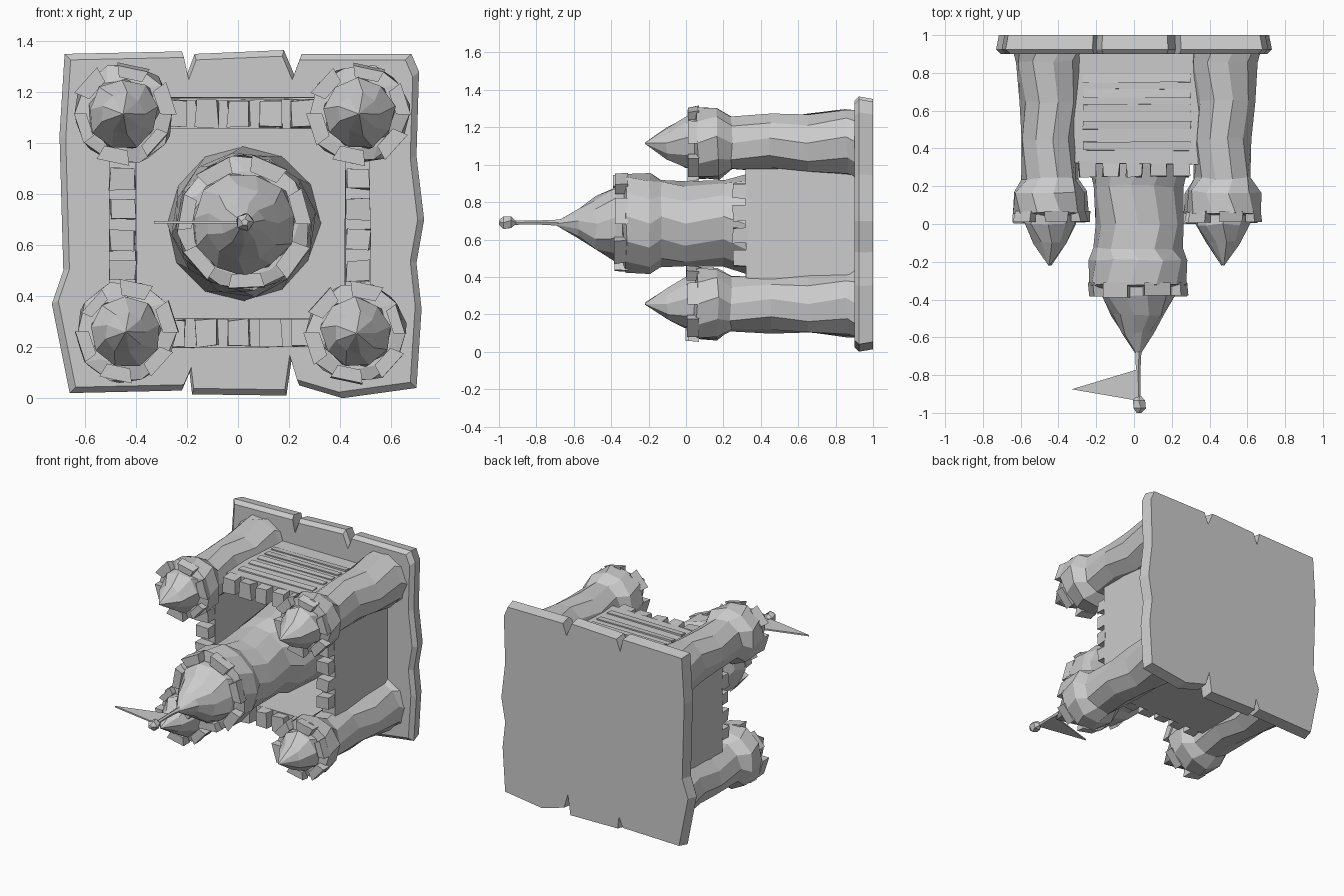
import bpy, bmesh, math, random

if "Cube" in bpy.data.objects:
    bpy.data.objects.remove(bpy.data.objects["Cube"])

random.seed(4)
TAU = 2 * math.pi


def finish(name, bm):
    bmesh.ops.recalc_face_normals(bm, faces=bm.faces[:])
    mesh = bpy.data.meshes.new(name)
    bm.to_mesh(mesh)
    bm.free()
    obj = bpy.data.objects.new(name, mesh)
    bpy.context.collection.objects.link(obj)
    return obj


def jit(a):
    return random.uniform(-a, a)


def skin(bm, rings):
    """Join rings of points into a closed tube."""
    vs = [[bm.verts.new(p) for p in ring] for ring in rings]
    n = len(vs[0])
    for a, b in zip(vs, vs[1:]):
        for i in range(n):
            j = (i + 1) % n
            bm.faces.new((a[i], a[j], b[j], b[i]))
    bm.faces.new(vs[0])
    bm.faces.new(vs[-1][::-1])


def lathe(name, cx, cz, profile, n=10, rough=0.008):
    """Rough turned shape along y; profile is (y, radius)."""
    bm = bmesh.new()
    rings = []
    for k, (y, r) in enumerate(profile):
        ring = []
        for i in range(n):
            a = TAU * (i + 0.5 * (k % 2) * 0.6) / n
            s = rough if r > 0.05 else 0
            rr = r + jit(s)
            ring.append((cx + rr * math.cos(a), y + jit(s), cz + rr * math.sin(a)))
        rings.append(ring)
    skin(bm, rings)
    return finish(name, bm)


def crown(name, cx, cz, y0, y1, r_in, r_out, count):
    """Ring of battlement teeth."""
    bm = bmesh.new()
    for k in range(count):
        a, half = TAU * (k + 0.3) / count, TAU / count * 0.31
        rings = []
        for y in (y1, y0 + jit(0.008)):
            ro = r_out + jit(0.01)
            rings.append([(cx + r * math.cos(t), y, cz + r * math.sin(t))
                          for r, t in ((r_in, a - half), (ro, a - half),
                                       (ro, a + half), (r_in, a + half))])
        skin(bm, rings)
    return finish(name, bm)


def box(bm, x0, x1, y0, y1, z0, z1, rough=0.0):
    skin(bm, [[(x + jit(rough), y + jit(rough), z + jit(rough)) for x, z in
               ((x0, z0), (x1, z0), (x1, z1), (x0, z1))] for y in (y0, y1)])


# Base slab with uneven, notched outline
outline = [(-.66, .02), (-.73, .37), (-.685, .5), (-.70, 1.03), (-.68, 1.35),
           (-.22, 1.36), (-.20, 1.27), (-.17, 1.35), (.18, 1.365), (.22, 1.27),
           (.25, 1.35), (.68, 1.35), (.71, 1.28), (.70, .95), (.73, .70),
           (.70, .53), (.72, .35), (.70, .04), (.41, 0), (.24, .05),
           (.21, .15), (.19, .01), (-.18, .015), (-.19, .10), (-.22, .03)]
bm = bmesh.new()
skin(bm, [[(x * s, y, .68 + (z - .68) * s) for x, z in outline]
          for y, s in ((1.0, .98), (.925, 1.0), (.90, .965))])
finish("base_slab", bm)

# Corner towers: flared shaft, battlement crown, pointed roof
corners = [("upper_left", -.45, 1.115), ("upper_right", .475, 1.115),
           ("lower_left", -.44, .26), ("lower_right", .465, .255)]
for label, cx, cz in corners:
    lathe("tower_" + label, cx, cz,
          [(.92, .19), (.86, .178), (.65, .16), (.45, .152), (.24, .148),
           (.17, .195), (.06, .195), (.045, .14)])
    crown("battlements_" + label, cx, cz, .005, .07, .145, .20, 6)
    lathe("roof_" + label, cx, cz,
          [(.08, .14), (0, .138), (-.10, .082), (-.22, .003)], 9)

# Curtain walls with merlons along the front edge
bm = bmesh.new()
for z0, z1 in ((1.06, 1.17), (.20, .31)):
    box(bm, -.36, .38, .32, .92, z0, z1, .005)
    for k in range(5):
        x = -.29 + .125 * k
        box(bm, x, x + .085, .25, .33, z0 + .003, z1 - .003, .006)
for x0, x1 in ((-.505, -.40), (.42, .52)):
    box(bm, x0, x1, .32, .92, .36, 1.02, .005)
    for k in range(4):
        z = .46 + .12 * k
        box(bm, x0 + .003, x1 - .003, .25, .33, z, z + .08, .006)
finish("curtain_walls", bm)

# Raised weathering courses on the upper wall
bm = bmesh.new()
for y in (.39, .50, .59, .67, .75):
    box(bm, -.27, .30, y, y + .045, 1.15, 1.178, .004)
finish("wall_courses", bm)

# Central keep
KX, KZ = .022, .685
lathe("keep", KX, KZ,
      [(.92, .30), (.60, .285), (.32, .262), (.20, .238), (0, .232), (-.13, .235),
       (-.19, .265), (-.32, .265), (-.335, .21)], 12)
crown("keep_battlements", KX, KZ, -.385, -.31, .205, .268, 7)
lathe("keep_roof", KX, KZ,
      [(-.30, .208), (-.38, .20), (-.48, .145), (-.58, .083), (-.69, .012)], 11)

# Flagpole, finial and pennant
lathe("flagpole", KX, .69, [(-.66, .018), (-.80, .012), (-.94, .012)], 5)
lathe("finial", KX + .005, .69,
      [(-.91, .010), (-.935, .034), (-.975, .036), (-1.0, .014)], 5)
bm = bmesh.new()
skin(bm, [[(-.33, -.875, z), (.018, -.77, z), (.018, -.935, z)] for z in (.684, .694)])
finish("pennant", bm)
